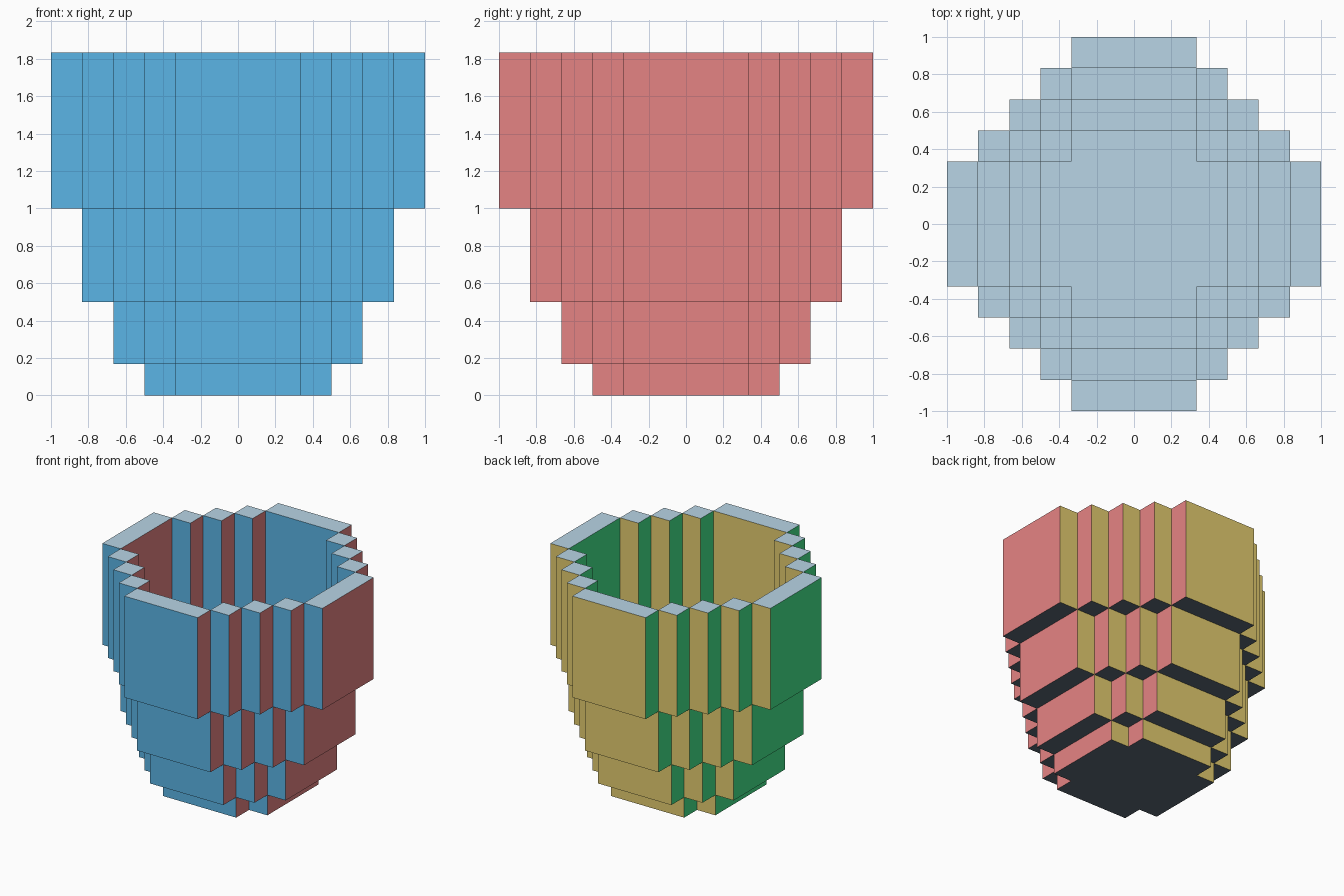
import bpy, bmesh
from mathutils import Matrix, Vector

if "Cube" in bpy.data.objects:
    bpy.data.objects.remove(bpy.data.objects["Cube"])

U = 1 / 6  # size of one block


def linear(c):
    c /= 255
    return c / 12.92 if c <= 0.04045 else ((c + 0.055) / 1.055) ** 2.4


def material(name, rgb):
    m = bpy.data.materials.new(name)
    m.diffuse_color = (*[linear(c) for c in rgb], 1)
    m.use_nodes = True
    m.node_tree.nodes["Principled BSDF"].inputs["Base Color"].default_value = m.diffuse_color
    return m


# One colour for each facing direction
FACING = [
    (Vector((0, -1, 0)), material("blue", (91, 181, 230))),
    (Vector((1, 0, 0)), material("rose", (229, 132, 132))),
    (Vector((0, 1, 0)), material("sand", (228, 205, 112))),
    (Vector((-1, 0, 0)), material("green", (68, 231, 140))),
    (Vector((0, 0, 1)), material("pale_grey", (184, 213, 230))),
    (Vector((0, 0, -1)), material("slate_grey", (91, 105, 117))),
]


def add_box(bm, x0, x1, y0, y1, z0, z1):
    size = Vector((x1 - x0, y1 - y0, z1 - z0)) * U
    mid = Vector((x0 + x1, y0 + y1, z0 + z1)) * U / 2
    bmesh.ops.create_cube(bm, size=1, matrix=Matrix.Translation(mid) @ Matrix.Diagonal((*size, 1)))


def finish(bm, name):
    bmesh.ops.recalc_face_normals(bm, faces=bm.faces)
    bm.normal_update()
    for f in bm.faces:
        f.material_index = max(range(6), key=lambda i: f.normal.dot(FACING[i][0]))
    me = bpy.data.meshes.new(name)
    bm.to_mesh(me)
    bm.free()
    for _, m in FACING:
        me.materials.append(m)
    bpy.context.collection.objects.link(bpy.data.objects.new(name, me))


def ring(name, r, z0, z1):
    """Stepped round wall, one block thick."""
    bm = bmesh.new()
    for s in (-1, 1):
        # four straight wall slabs
        a, b = sorted((s * (r - 1), s * r))
        add_box(bm, -2, 2, a, b, z0, z1)
        add_box(bm, a, b, -2, 2, z0, z1)
        # diagonal corner columns
        for t in (-1, 1):
            for i in range(2, r - 1):
                j = r - i
                x0, x1 = sorted((s * i, s * (i + 1)))
                y0, y1 = sorted((t * j, t * (j + 1)))
                add_box(bm, x0, x1, y0, y1, z0, z1)
    finish(bm, name)


# Solid notched floor
bm = bmesh.new()
outline = []
for k in range(4):
    for x, y in [(3, 2), (2, 2), (2, 3)]:
        for _ in range(k):
            x, y = -y, x
        outline.append((x, y))
face = bm.faces.new([bm.verts.new((x * U, y * U, 0)) for x, y in outline])
up = bmesh.ops.extrude_face_region(bm, geom=[face])["geom"]
bmesh.ops.translate(bm, vec=(0, 0, U), verts=[g for g in up if isinstance(g, bmesh.types.BMVert)])
finish(bm, "floor")

# Walls widening toward the rim
ring("lower_wall", 4, 1, 3)
ring("middle_wall", 5, 3, 6)
ring("upper_wall", 6, 6, 11)
